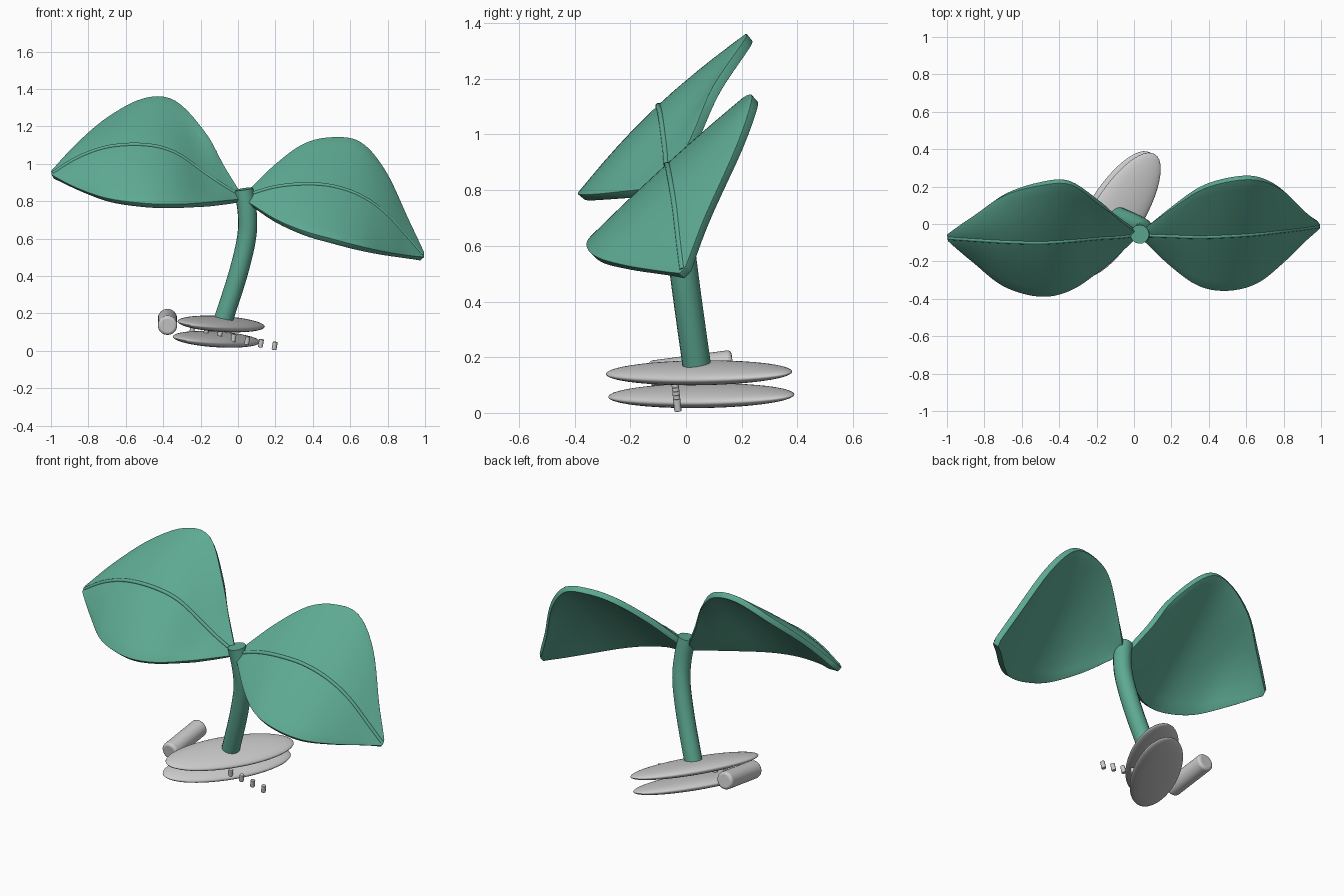
import bpy, math
from mathutils import Vector, Matrix

if "Cube" in bpy.data.objects:
    bpy.data.objects.remove(bpy.data.objects["Cube"])

green = bpy.data.materials.new("leaf_green")
green.diffuse_color = (0.11, 0.40, 0.29, 1)
green.use_nodes = True
green.node_tree.nodes["Principled BSDF"].inputs["Base Color"].default_value = green.diffuse_color


def smooth(ob, angle=40):
    bpy.ops.object.select_all(action='DESELECT')
    ob.select_set(True)
    bpy.context.view_layer.objects.active = ob
    bpy.ops.object.shade_smooth_by_angle(angle=math.radians(angle))


def spline(rows, n):
    """Catmull-Rom through rows of numbers, n steps per span."""
    pts = [Vector(r) for r in rows]
    pts = [2 * pts[0] - pts[1]] + pts + [2 * pts[-1] - pts[-2]]
    out = []
    for i in range(1, len(pts) - 2):
        a, b, c, d = pts[i - 1:i + 3]
        for k in range(n):
            t = k / n
            out.append(0.5 * (2 * b + (c - a) * t + (2 * a - 5 * b + 4 * c - d) * t * t
                              + (3 * b - a - 3 * c + d) * t ** 3))
    return out + [pts[-2]]


def tube(name, points, radius, sides=3):
    cu = bpy.data.curves.new(name, 'CURVE')
    cu.dimensions = '3D'
    cu.bevel_depth = radius
    cu.bevel_resolution = sides
    cu.use_fill_caps = True
    sp = cu.splines.new('POLY')
    sp.points.add(len(points) - 1)
    for p, q in zip(sp.points, points):
        p.co = (*q, 1)
    tmp = bpy.data.objects.new(name, cu)
    bpy.context.collection.objects.link(tmp)
    bpy.context.view_layer.update()
    me = bpy.data.meshes.new_from_object(
        tmp.evaluated_get(bpy.context.evaluated_depsgraph_get()))
    bpy.data.objects.remove(tmp)
    me.materials.clear()
    me.materials.append(green)
    ob = bpy.data.objects.new(name, me)
    bpy.context.collection.objects.link(ob)
    smooth(ob)
    return ob


def leaf(name, rows, across=12):
    """Rows: x, upper y z, midrib y z, lower y z."""
    stations = spline(rows, 5)
    verts, faces = [], []
    for x, uy, uz, my, mz, ly, lz in stations:
        up, mid, low = Vector((x, uy, uz)), Vector((x, my, mz)), Vector((x, ly, lz))
        for j in range(across + 1):
            t = 0.97 * (2 * j / across - 1)
            verts.append(low * (t * (t - 1) / 2) + mid * (1 - t * t) + up * (t * (t + 1) / 2))
    w = across + 1
    for i in range(len(stations) - 1):
        for j in range(across):
            a = i * w + j
            faces.append((a, a + w, a + w + 1, a + 1))
    me = bpy.data.meshes.new(name)
    me.from_pydata(verts, [], faces)
    me.materials.append(green)
    ob = bpy.data.objects.new(name, me)
    bpy.context.collection.objects.link(ob)
    smooth(ob)
    so = ob.modifiers.new("thickness", 'SOLIDIFY')
    so.thickness, so.offset = 0.034, 0
    be = ob.modifiers.new("round_rim", 'BEVEL')
    be.width, be.segments = 0.014, 3
    be.angle_limit = math.radians(50)
    # raised central vein
    tube(name + "_vein", [(s[0], s[3] - 0.009, s[4] + 0.011) for s in stations], 0.011)


# Leaves
leaf("left_leaf", [
    (-0.990, -0.05, 0.950, -0.065, 0.940, -0.08, 0.930),
    (-0.85, 0.05, 1.100, -0.075, 1.025, -0.20, 0.855),
    (-0.69, 0.165, 1.240, -0.085, 1.08, -0.33, 0.795),
    (-0.50, 0.225, 1.345, -0.09, 1.09, -0.385, 0.768),
    (-0.34, 0.23, 1.335, -0.08, 1.05, -0.35, 0.765),
    (-0.18, 0.115, 1.170, -0.065, 0.94, -0.24, 0.778),
    (-0.09, 0.04, 1.000, -0.06, 0.88, -0.16, 0.788),
    (0.0, -0.03, 0.850, -0.05, 0.825, -0.07, 0.80)])
leaf("right_leaf", [
    (0.06, -0.02, 0.840, -0.05, 0.825, -0.08, 0.785),
    (0.20, 0.09, 0.985, -0.055, 0.865, -0.22, 0.690),
    (0.35, 0.195, 1.100, -0.06, 0.88, -0.33, 0.622),
    (0.50, 0.245, 1.138, -0.055, 0.87, -0.355, 0.578),
    (0.65, 0.255, 1.115, -0.045, 0.82, -0.315, 0.540),
    (0.78, 0.20, 0.960, -0.03, 0.73, -0.21, 0.515),
    (0.90, 0.08, 0.700, -0.015, 0.60, -0.09, 0.500),
    (0.985, 0.01, 0.520, -0.003, 0.503, -0.015, 0.492)])

# Stem
stem = tube("stem", spline([(-0.08, 0.04, 0.16), (0.0, 0.005, 0.41), (0.045, -0.02, 0.6),
                            (0.05, -0.04, 0.73), (0.03, -0.055, 0.865)], 6), 0.051, 6)
be = stem.modifiers.new("round_top", 'BEVEL')
be.width, be.segments = 0.01, 2
be.angle_limit = math.radians(60)

# Clip plates: tilted oval lenses
normal = Vector((0.173, -0.103, 1)).normalized()
tilt = Vector((0, 0, 1)).rotation_difference(normal).to_matrix().to_4x4()
for name, loc in (("upper_clip_plate", (-0.09, 0.047, 0.144)),
                  ("lower_clip_plate", (-0.115, 0.055, 0.062))):
    bpy.ops.mesh.primitive_uv_sphere_add(segments=48, ring_count=24)
    ob = bpy.context.object
    ob.name = name
    ob.matrix_world = (Matrix.Translation(loc) @ tilt @ Matrix.Rotation(math.radians(58.3), 4, 'Z')
                       @ Matrix.Diagonal((0.384, 0.14, 0.036, 1)))
    smooth(ob)


def rod(name, centre, axis, radius, length, bevel, sides):
    bpy.ops.mesh.primitive_cylinder_add(vertices=sides, radius=radius, depth=length, location=centre)
    ob = bpy.context.object
    ob.name = name
    ob.rotation_euler = Vector(axis).to_track_quat('Z', 'Y').to_euler()
    be = ob.modifiers.new("round_ends", 'BEVEL')
    be.width, be.segments = bevel, 3
    be.angle_limit = math.radians(50)
    smooth(ob)


# Hinge barrel
rod("hinge_barrel", (-0.377, 0.02, 0.155), (0, 0.3, 0.04), 0.052, 0.3, 0.015, 32)

# Row of clip teeth
for i in range(7):
    rod(f"clip_tooth_{i + 1}", (-0.245 + 0.0735 * i, -0.04 + 0.0015 * i, 0.11 - 0.0138 * i),
        normal, 0.013, 0.044, 0.003, 16)
